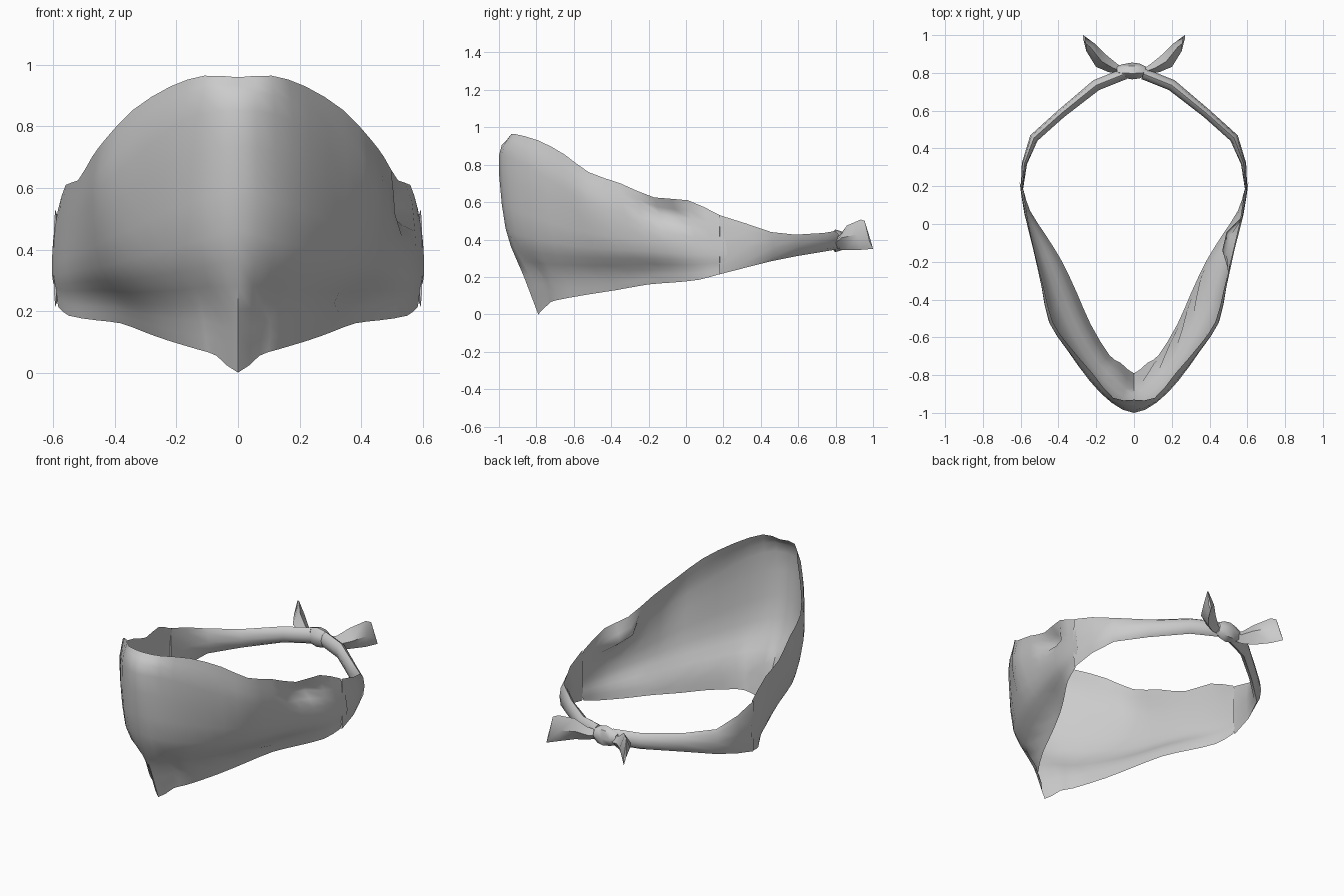
import bpy, bmesh, math
from mathutils import Vector

if "Cube" in bpy.data.objects:
    bpy.data.objects.remove(bpy.data.objects["Cube"])

cloth = bpy.data.materials.new("grey cloth")
cloth.diffuse_color = (0.6, 0.6, 0.6, 1)
cloth.use_nodes = True
cloth.node_tree.nodes["Principled BSDF"].inputs["Base Color"].default_value = cloth.diffuse_color


def make_object(name, rows, closed=False, caps=False, angle=50):
    """Skin a grid of points; closed joins each row's end to its start."""
    bm = bmesh.new()
    grid = [[bm.verts.new(p) for p in row] for row in rows]
    n = len(rows[0])
    for a, b in zip(grid, grid[1:]):
        for j in range(n if closed else n - 1):
            k = (j + 1) % n
            bm.faces.new((a[j], a[k], b[k], b[j]))
    if caps:
        bm.faces.new(grid[0])
        bm.faces.new(grid[-1])
    bmesh.ops.recalc_face_normals(bm, faces=bm.faces)
    # Open cloth faces outward, towards the front
    if not closed:
        f = min(bm.faces, key=lambda f: f.calc_center_median().y)
        f.normal_update()
        if f.normal.y > 0:
            bmesh.ops.reverse_faces(bm, faces=bm.faces)
    mesh = bpy.data.meshes.new(name)
    bm.to_mesh(mesh)
    bm.free()
    mesh.materials.append(cloth)
    ob = bpy.data.objects.new(name, mesh)
    bpy.context.collection.objects.link(ob)
    bpy.ops.object.select_all(action='DESELECT')
    ob.select_set(True)
    bpy.context.view_layer.objects.active = ob
    bpy.ops.object.shade_smooth_by_angle(angle=math.radians(angle))
    return ob


def spline(pts, steps):
    """Catmull-Rom curve through pts."""
    pts = [Vector(p) for p in pts]
    ext = [2 * pts[0] - pts[1]] + pts + [2 * pts[-1] - pts[-2]]
    out = []
    for a, b, c, d in zip(ext, ext[1:], ext[2:], ext[3:]):
        for s in range(steps):
            t = s / steps
            out.append(0.5 * (2 * b + (c - a) * t + (2 * a - 5 * b + 4 * c - d) * t * t
                              + (3 * b - a - 3 * c + d) * t ** 3))
    return out + [pts[-1]]


def mirror(p):
    return Vector((-p[0], p[1], p[2]))


# Face cloth: rim, upper, belly and hem points of each upright section
sections = [
    [(0, -.93, .96), (0, -1, .85), (0, -.965, .46), (0, -.79, 0)],
    [(.11, -.92, .965), (.12, -.945, .84), (.12, -.91, .43), (.07, -.735, .055)],
    [(.22, -.79, .93), (.235, -.83, .78), (.23, -.79, .40), (.13, -.695, .075)],
    [(.34, -.65, .855), (.355, -.665, .68), (.34, -.62, .37), (.23, -.53, .105)],
    [(.43, -.52, .76), (.45, -.52, .60), (.42, -.45, .35), (.30, -.37, .13)],
    [(.475, -.35, .70), (.49, -.33, .54), (.475, -.27, .34), (.38, -.20, .16)],
    [(.52, -.17, .625), (.53, -.15, .50), (.53, -.10, .33), (.46, -.07, .17)],
    [(.56, .01, .61), (.575, .04, .46), (.58, .06, .32), (.55, .07, .185)],
    [(.585, .18, .53), (.60, .20, .44), (.605, .22, .32), (.585, .18, .215)],
]
for i, s in enumerate(sections):
    # Shelf under the belly, above a steeper hem
    b, l = Vector(s[2]), Vector(s[3])
    p = b.lerp(l, .56 if i == 0 else .70)
    p.z = b.z + (l.z - b.z) * .56
    s.insert(3, p)
full = [[mirror(p) for p in s] for s in sections[:0:-1]] + sections
lengthwise = [spline([s[r] for s in full], 2) for r in range(5)]
columns = [spline(c, 3) for c in zip(*lengthwise)]
mid = len(columns) // 2
for i, col in enumerate(columns):
    k = i - mid
    # Slanting creases above the right hem
    if 2 <= k <= 9:
        out = Vector((.8, -.6, 0))
        col[9] += out * (.014 if k % 2 else -.008)
        col[10] += out * (-.008 if k % 2 else .012)
    # Small tucked dent under the right rim
    if k in (12, 13):
        col[1] += Vector((-.035, .01, -.01))
        col[2] += Vector((-.06, .02, -.01))
        col[3] += Vector((-.02, 0, 0))
make_object("face_cloth", columns)

# Side straps: flattened tubes, x, y, z, half height, half thickness
strap = [(.594, .18, .372, .158, .006), (.580, .32, .368, .118, .014),
         (.53, .455, .362, .078, .024), (.385, .585, .368, .058, .024),
         (.20, .735, .385, .05, .03), (.05, .795, .395, .05, .03)]
for side, name in ((1, "right_strap"), (-1, "left_strap")):
    rings = []
    for i, (x, y, z, h, t) in enumerate(strap):
        a, b = strap[max(i - 1, 0)], strap[min(i + 1, len(strap) - 1)]
        n = Vector((b[1] - a[1], a[0] - b[0], 0)).normalized()
        ring = []
        for j in range(8):
            ang = math.tau * j / 8
            p = Vector((x, y, z)) + n * t * math.cos(ang)
            p.z += h * math.sin(ang)
            p.x *= side
            ring.append(p)
        rings.append(ring)
    make_object(name, rings, closed=True, caps=True)

# Knot: a short wrapped band around the crossing straps
knot = []
for x, r in ((-.09, .03), (-.06, .042), (-.01, .052), (.03, .046), (.06, .03)):
    knot.append([(x, .808 + r * .9 * math.cos(math.tau * j / 7),
                  .393 + r * 1.2 * math.sin(math.tau * j / 7)) for j in range(7)])
make_object("knot", knot, closed=True, caps=True)

# Knot tails: flared leaves, x, y, bottom z, top z, half thickness
tail = [(.04, .80, .36, .41, .012), (.11, .825, .345, .425, .032),
        (.17, .86, .345, .475, .042), (.23, .935, .345, .507, .03),
        (.265, .985, .35, .43, .006)]
for side, name in ((1, "right_tail"), (-1, "left_tail")):
    rings = []
    for x, y, lo, hi, t in tail:
        m = (lo + hi) / 2
        d = Vector((.75, -.66, 0)) * t
        c = Vector((x, y, 0))
        ring = [c + Vector((0, 0, lo)), c + d + Vector((0, 0, m)),
                c + Vector((0, 0, hi)), c - d + Vector((0, 0, m))]
        # The flared end leans outwards at its foot
        if x > .25:
            ring[0] += Vector((.004, .015, 0))
            ring[2] += Vector((-.01, -.03, .07))
        rings.append([Vector((p.x * side, p.y, p.z)) for p in ring])
    make_object(name, rings, closed=True, caps=True, angle=40)
